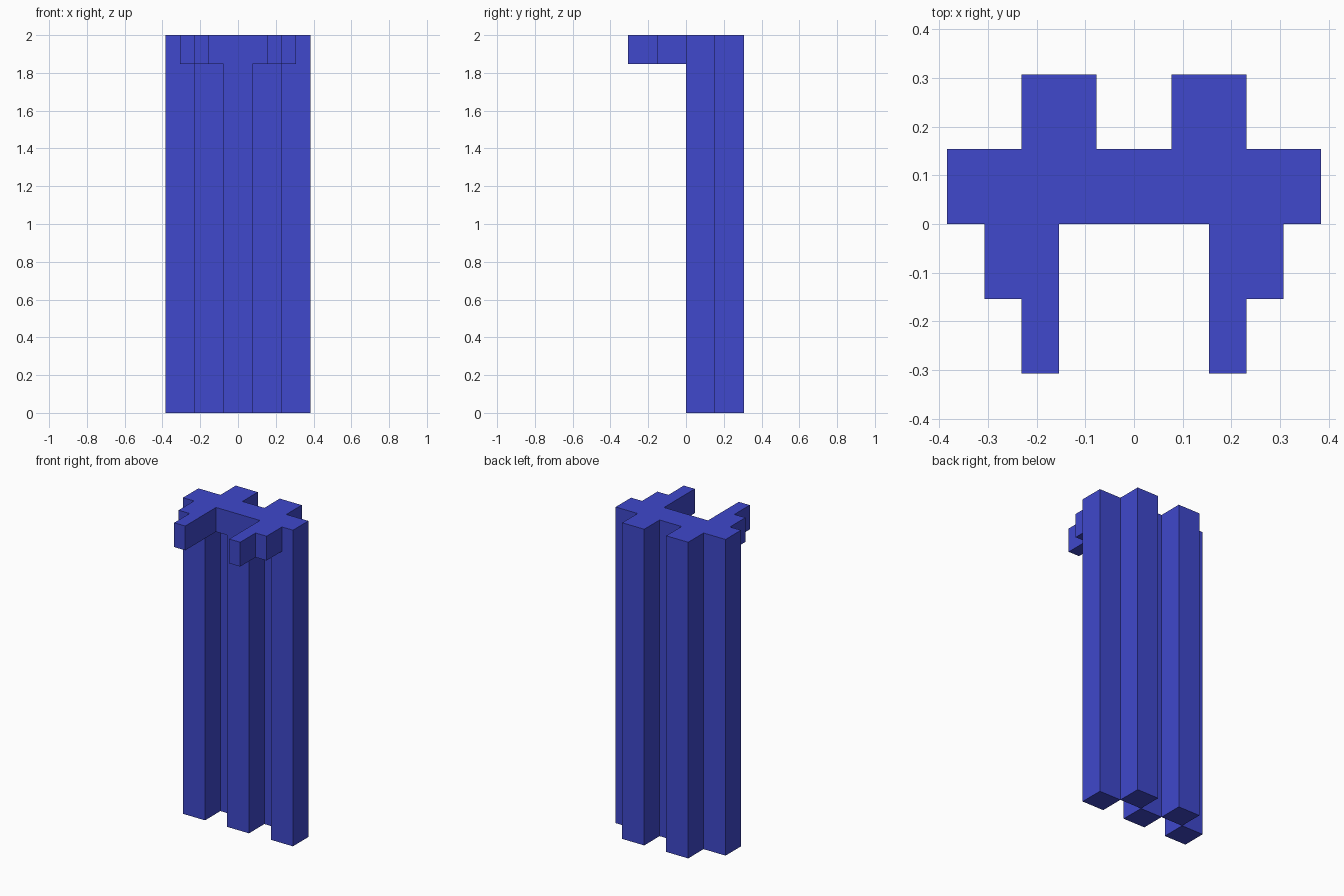
import bpy
import bmesh

if "Cube" in bpy.data.objects:
    bpy.data.objects.remove(bpy.data.objects["Cube"])

U = 1 / 13            # half the width of one column
TOP = 2.0
HEAD_BASE = TOP - 2 * U

blue = bpy.data.materials.new("indigo_blue")
blue.diffuse_color = (0.050, 0.065, 0.604, 1.0)
blue.use_nodes = True
blue.node_tree.nodes["Principled BSDF"].inputs["Base Color"].default_value = blue.diffuse_color


def prism(name, outline, z0, z1):
    """Extrude a counter-clockwise outline, given in units of U, from z0 to z1."""
    bm = bmesh.new()
    low = [bm.verts.new((x * U, y * U, z0)) for x, y in outline]
    high = [bm.verts.new((x * U, y * U, z1)) for x, y in outline]
    bm.faces.new(low[::-1])
    bm.faces.new(high)
    n = len(outline)
    for i in range(n):
        j = (i + 1) % n
        bm.faces.new((low[i], low[j], high[j], high[i]))
    mesh = bpy.data.meshes.new(name)
    bm.to_mesh(mesh)
    bm.free()
    mesh.materials.append(blue)
    obj = bpy.data.objects.new(name, mesh)
    bpy.context.collection.objects.link(obj)
    return obj


# Head plate with two stepped front prongs and two rear lobes, mirrored in x
right_half = [(2, 0), (2, -4), (3, -4), (3, -2), (4, -2), (4, 0),
              (5, 0), (5, 2), (3, 2), (3, 4), (1, 4), (1, 2)]
left_half = [(-x, y) for x, y in reversed(right_half)]
prism("head_plate", right_half + left_half, HEAD_BASE, TOP)

# Five square columns below the head, alternating between front and rear rows
for i in range(5):
    x = -5 + 2 * i
    y = 2 * (i % 2)
    row = "rear" if i % 2 else "front"
    prism(f"{row}_column_{i + 1}",
          [(x, y), (x + 2, y), (x + 2, y + 2), (x, y + 2)], 0.0, HEAD_BASE)
